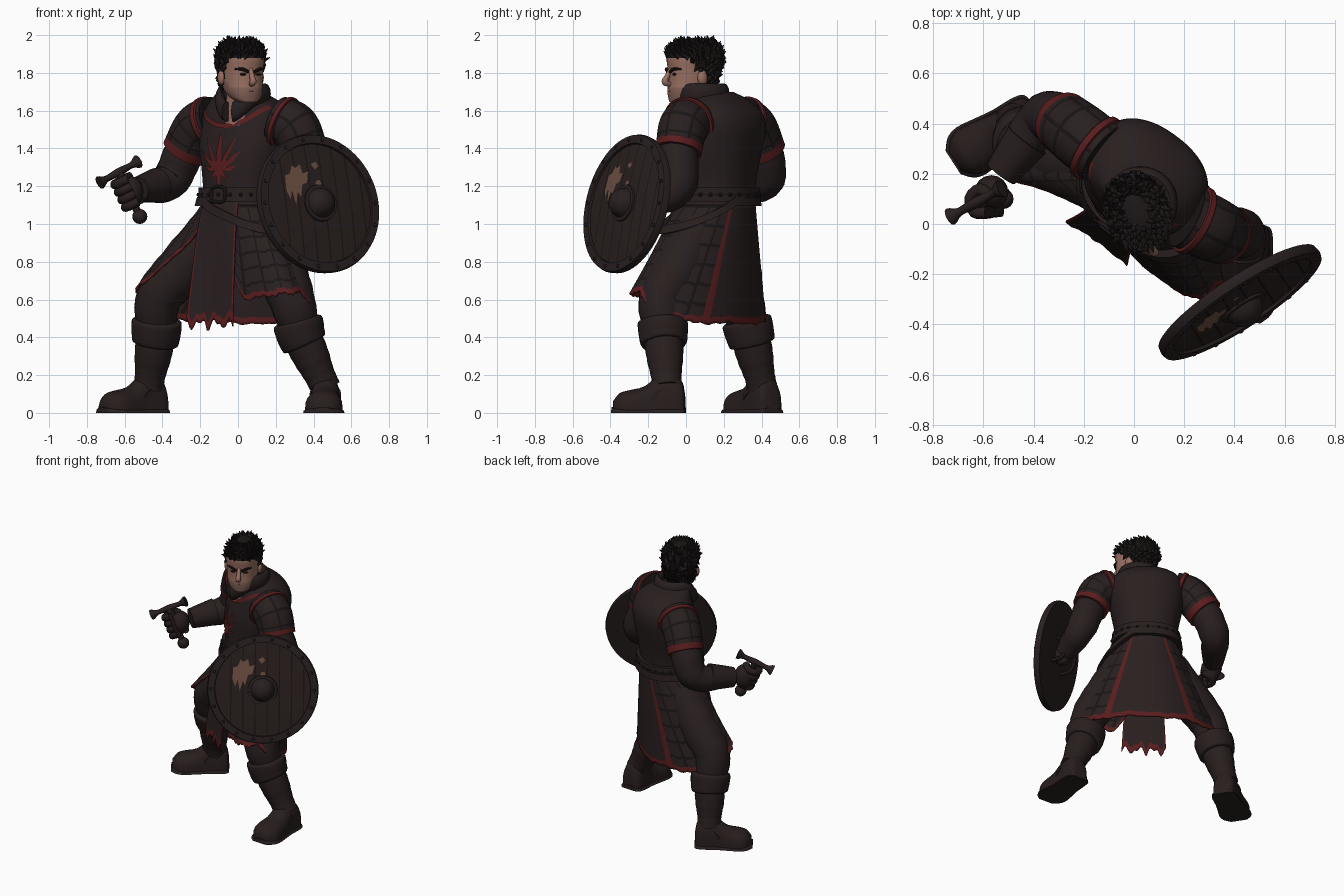
import bpy, bmesh, random
from math import sin, cos, pi, radians
from mathutils import Vector, Matrix

random.seed(4)
if bpy.data.objects.get("Cube"):
    bpy.data.objects.remove(bpy.data.objects["Cube"])

# Colours
def material(name, r, g, b):
    m = bpy.data.materials.new(name)
    m.use_nodes = True
    m.diffuse_color = (r, g, b, 1)
    bsdf = m.node_tree.nodes["Principled BSDF"]
    bsdf.inputs["Base Color"].default_value = (r, g, b, 1)
    bsdf.inputs["Roughness"].default_value = 0.9
    return m

CLOTH = material("dark cloth", .022, .0135, .0135)
LEATHER = material("dark leather", .021, .013, .0125)
RED = material("red trim", .10, .012, .013)
SKIN = material("skin", .32, .16, .12)
STUBBLE = material("stubble", .23, .12, .095)
HAIR = material("black hair", .013, .009, .009)
METAL = material("dark iron", .022, .014, .014)
PLANK = material("painted plank", .022, .014, .013)
BARE = material("bare wood", .16, .08, .055)
SEAM = material("seam", .010, .007, .007)
made = []

# Mesh helpers
def finish(bm, name, mats):
    bmesh.ops.recalc_face_normals(bm, faces=bm.faces)
    me = bpy.data.meshes.new(name)
    bm.to_mesh(me)
    bm.free()
    for m in mats:
        me.materials.append(m)
    ob = bpy.data.objects.new(name, me)
    bpy.context.collection.objects.link(ob)
    made.append(ob)
    return ob

def loft(name, rings, mats, rule=None, closed=True, caps=True):
    bm = bmesh.new()
    vs = [[bm.verts.new(p) for p in r] for r in rings]
    n = len(rings[0])
    for i in range(len(rings) - 1):
        for j in range(n if closed else n - 1):
            k = (j + 1) % n
            f = bm.faces.new((vs[i][j], vs[i][k], vs[i + 1][k], vs[i + 1][j]))
            f.material_index = rule(i, j) if rule else 0
    if closed and caps:
        bm.faces.new(vs[0][::-1]).material_index = rule(0, 0) if rule else 0
        bm.faces.new(vs[-1]).material_index = rule(len(rings) - 2, 0) if rule else 0
    return finish(bm, name, mats)

def smooth(rows, n):
    rows = [Vector(r) for r in rows]
    ext = [rows[0] * 2 - rows[1]] + rows + [rows[-1] * 2 - rows[-2]]
    out = []
    for a, b, c, d in zip(ext, ext[1:], ext[2:], ext[3:]):
        for k in range(n):
            t = k / n
            out.append(.5 * (2 * b + (c - a) * t + (2 * a - 5 * b + 4 * c - d) * t * t
                             + (3 * b - a - 3 * c + d) * t ** 3))
    return out + [rows[-1]]

def tube(name, pts, mats, rule=None, segs=20, n=6, wrinkle=0.0):
    rows = smooth(pts, n)
    c = [r.xyz for r in rows]
    side, rings = None, []
    for i, p in enumerate(c):
        t = (c[min(i + 1, len(c) - 1)] - c[max(i - 1, 0)]).normalized()
        side = (t.orthogonal() if side is None else side - t * side.dot(t)).normalized()
        up = t.cross(side)
        r = max(rows[i][3], .002) * (1 + wrinkle * sin(i * 1.9))
        rings.append([p + (side * cos(2 * pi * j / segs) + up * sin(2 * pi * j / segs)) * r for j in range(segs)])
    last = len(rings) - 1
    return loft(name, rings, mats, (lambda i, j: rule(i, j, last)) if rule else None)

def blobs(name, mat, items, segs=16):
    bm = bmesh.new()
    for m in items:
        bmesh.ops.create_uvsphere(bm, u_segments=segs, v_segments=segs // 2, radius=1, matrix=m)
    return finish(bm, name, [mat])

def place(c, s):
    return Matrix.Translation(c) @ Matrix.Diagonal((*s, 1))

# Body surface: the torso is twisted so its left shoulder leads
TWIST = Matrix.Translation((.02, .15, 0)) @ Matrix.Rotation(-.64, 4, 'Z')
TORSO = smooth([(1.1, .215, .2, .005), (1.16, .208, .19, .01), (1.26, .217, .197, .015), (1.4, .245, .205, .03),
                (1.52, .255, .2, .05), (1.6, .235, .18, .045), (1.66, .18, .14, .02), (1.7, .11, .11, -.02)], 4)

def section(z):
    if z < 1.1:
        s = (1.1 - z) / .6
        return s, .215 + .36 * s, .2 + .025 * s, .005 - .035 * s
    for p, q in zip(TORSO, TORSO[1:]):
        if z <= q[0]:
            break
    m = p.lerp(q, min(1, (z - p[0]) / (q[0] - p[0])))
    return 0, m[1], m[2], m[3]

def rounded(v):
    return abs(v) ** .87 * (1 if v > 0 else -1)

def swing(s, k):
    return s * k * k * (.15 if k > 0 else .3)

def body(th, z, grow=0):
    s, a, b, off = section(z)
    u = (a + grow) * rounded(sin(th)) + .03 * s * min(0, sin(th))
    return TWIST @ Vector((u, off - (b + grow) * rounded(cos(th)) - swing(s, sin(th)), z))

def front(x, z, grow=.007):
    s, a, b, off = section(z)
    k = max(-1, min(1, x / a))
    return TWIST @ Vector((x, off - (b + grow) * (1 - abs(k) ** 2.3) ** .435 - swing(s, k), z))

def ribbon(name, path, width, mat=RED):
    rows = smooth(path, 8)
    rings = []
    for i, p in enumerate(rows):
        t = rows[min(i + 1, len(rows) - 1)] - rows[max(i - 1, 0)]
        n = Vector((-t.y, t.x)).normalized() * width(i / (len(rows) - 1))
        rings.append([front(p.x + n.x * k, p.y + n.y * k) for k in (-1, 0, 1)])
    return loft(name, rings, [mat], closed=False)

angles = [2 * pi * j / 144 - pi for j in range(144)]
heights = [1.1 + .6 * i / 24 for i in range(25)]
loft("tabard_torso", [[body(t, z) for t in angles] for z in heights], [CLOTH])

# Skirt with uneven hem, quilted sides and a plain back panel
HEM = [(-180, .47), (-130, .5), (-95, .64), (-60, .7), (-20, .98), (0, .9), (20, .6),
       (55, .63), (90, .64), (140, .48), (180, .47)]
def hem(t):
    d = t * 180 / pi
    for (a, p), (b, q) in zip(HEM, HEM[1:]):
        if d <= b:
            break
    return p + (q - p) * (d - a) / (b - a) + .006 * sin(d * .23) + .005 * sin(d * .71)

def skirt_rule(i, j):
    d = abs(angles[j] * 180 / pi)
    if (1.1 - hem(angles[j])) * (1 - (i + .5) / 36) < .028 or 152 < d < 157:
        return 1
    return 2 if d < 152 and (j % 8 == 0 or i % 6 == 0) else 0

skirt = loft("skirt", [[body(t, 1.1 + (hem(t) - 1.1) * i / 36) for t in angles] for i in range(37)],
             [CLOTH, RED, SEAM], skirt_rule, caps=False)
skirt.modifiers.new("thickness", 'SOLIDIFY').thickness = .01

# Torn front panel
def panel_point(k, t):
    end = .44 + .05 * abs(sin(k * 5 + .6)) + .015 * sin(k * 17)
    return front(k * (.115 + .035 * t), 1.12 + (end - 1.12) * t, .02)
panel = loft("front_panel", [[panel_point(j / 14 - 1, i / 30) for j in range(29)] for i in range(31)],
             [CLOTH, RED], lambda i, j: int(i > 27 or j < 1 or j > 26), closed=False)
panel.modifiers.new("thickness", 'SOLIDIFY').thickness = .008

# Belts
def band(name, height, half, grow, mat):
    prof = [(-half, 0), (-half, grow), (half, grow), (half, 0)]
    return loft(name, [[body(t, height(t) + dz, g) for t in angles] for dz, g in prof], [mat], caps=False)
band("waist_belt", lambda t: 1.155, .037, .022, LEATHER)
band("slack_belt", lambda t: 1.12 - .15 * max(0, cos(t - 1.2)), .024, .03, LEATHER)
band("belt_groove", lambda t: 1.155, .004, .025, SEAM)
blobs("belt_studs", METAL, [place(body(t, 1.155, .024), (.011,) * 3) for t in angles[::6]], 8)
tube("belt_buckle", [(*front(x, z, .03), .009) for x, z in
     ((-.04, 1.12), (.04, 1.12), (.04, 1.19), (-.04, 1.19), (-.04, 1.12))], [METAL], segs=8, n=3)

# Chest trim and branching emblem
ribbon("chest_trim", [(-.21, 1.62), (-.12, 1.55), (0, 1.52), (.12, 1.55), (.21, 1.62)], lambda t: .012)
leaf = lambda w: (lambda t: w * sin(pi * min(1, .15 + t * .85)) + .001)
ribbon("emblem_stem", [(-.015, 1.19), (-.015, 1.33), (-.015, 1.49)], leaf(.018))
for s in (-1, 1):
    side = "left" if s > 0 else "right"
    for k, (x, z, w) in enumerate([(.10, 1.46, .011), (.135, 1.39, .013), (.11, 1.31, .012), (.06, 1.25, .01)]):
        ribbon(f"emblem_leaf_{k}_{side}",
               [(-.015, 1.27 + .02 * k), (s * x * .5 - .015, (1.31 + z) / 2 - .02), (s * x - .015, z)], leaf(w))

# Collar, open at the throat
def collar_ring(th):
    fall = max(0, cos(th)) ** 2
    return [TWIST @ Vector((.045 + (.118 + .03 * cos(a)) * sin(th), -.05 - (.118 + .03 * cos(a)) * cos(th),
            1.69 - .1 * fall + .055 * sin(a))) for a in [2 * pi * k / 12 for k in range(12)]]
loft("collar", [collar_ring(.2 + (2 * pi - .4) * k / 40) for k in range(41)], [CLOTH])
tube("neck", [(.02, .08, 1.54, .1), (.02, .06, 1.64, .085), (.02, .05, 1.74, .08)], [SKIN])

# Head
TURN = Matrix.Translation((.02, .03, 0)) @ Matrix.Rotation(.4, 4, 'Z')
skull = smooth([(1.645, .045, .04, -.082), (1.665, .074, .07, -.055), (1.7, .094, .105, -.024), (1.75, .104, .125, 0),
                (1.82, .11, .137, .01), (1.88, .115, .147, .015), (1.93, .1, .13, .02), (1.968, .055, .08, .025)], 4)
local = [[Vector((a * rounded(sin(t)), o - b * rounded(cos(t)), z)) for t in angles[::4]] for z, a, b, o in skull]
def hairline(y):
    return 1.872 if y < -.06 else 1.85 if y < -.02 else 1.76 if y < .02 else 1.71
def head_rule(i, j):
    p = local[i][j]
    if p.z > hairline(p.y):
        return 1
    return 2 if p.z < 1.715 or (p.z < 1.75 and p.y > -.05) else 0
loft("head", [[TURN @ p for p in r] for r in local], [SKIN, HAIR, STUBBLE], head_rule)

bm = bmesh.new()
for i, r in enumerate(local):
    for j, p in enumerate(r):
        if p.z > hairline(p.y) + .012 and (i + j) % 2 == 0:
            top = p.z > 1.86
            out = (p - Vector((0, .02, 1.82))).normalized()
            d = out * (.6 if top else .3) + Vector((random.uniform(-.4, .4), random.uniform(-.7, .1), .3 if top else -.5))
            m = TURN @ Matrix.Translation(p + out * .004) @ d.to_track_quat('Z', 'Y').to_matrix().to_4x4()
            bmesh.ops.create_cone(bm, segments=5, radius1=.02, radius2=.002,
                                  depth=random.uniform(.045, .065) if top else .035, matrix=m)
finish(bm, "hair_tufts", [HAIR])

def face(pts):
    return [(*(TURN @ Vector(p[:3])), p[3]) for p in pts]
tube("nose", face([(0, -.12, 1.82, .011), (0, -.142, 1.78, .014), (0, -.153, 1.752, .018), (0, -.125, 1.738, .012)]), [SKIN])
tube("mouth", face([(-.035, -.116, 1.698, .003), (0, -.126, 1.702, .005), (.035, -.116, 1.698, .003)]), [STUBBLE], segs=8)
for s, side in ((1, "left"), (-1, "right")):
    tube("brow_" + side, face([(s * .016, -.131, 1.805, .008), (s * .05, -.124, 1.82, .009),
                               (s * .082, -.095, 1.82, .004)]), [HAIR], segs=8)
    blobs("eye_" + side, SEAM, [TURN @ place((s * .043, -.119, 1.793), (.019, .008, .007))])
    blobs("ear_" + side, SKIN, [TURN @ place((s * .112, .015, 1.775), (.018, .028, .04))])

# Arms: quilted short sleeve with trims, under sleeve, bracer
def quilt(i, j, last):
    return 1 if i >= last - 4 else 2 if i % 7 == 0 or j % 8 == 0 else 0
def arm(side, shoulder, mid, cuff, elbow, wrist):
    sh, mi, e, w = map(Vector, (shoulder, mid, elbow, wrist))
    tube("sleeve_" + side, [(*sh, .13), (*mi, .13), (*cuff, .122)], [CLOTH, RED, SEAM], quilt, segs=48, n=14)
    tube("armhole_trim_" + side, [(*sh.lerp(mi, k), r) for k, r in
                                  ((.2, .128), (.24, .143), (.45, .143), (.49, .128))], [RED], segs=32, n=2)
    tube("lower_arm_" + side, [(*mi, .1), (*cuff, .105), (*e, .098), (*w, .06)], [CLOTH], wrinkle=.02)
    tube("bracer_" + side, [(*e.lerp(w, .35), .092), (*e.lerp(w, .7), .08), (*w, .068)], [LEATHER])
    for k in (.5, .72, .92):
        tube(f"bracer_strap_{side}_{k}", [(*e.lerp(w, k - .03), .1 - .03 * k), (*e.lerp(w, k + .03), .098 - .03 * k)], [LEATHER])
arm("right", (-.12, .28, 1.55), (-.21, .35, 1.51), (-.285, .41, 1.38), (-.37, .41, 1.22), (-.53, .2, 1.18))
arm("left", (.21, .03, 1.55), (.3, -.015, 1.51), (.355, -.04, 1.385), (.43, -.05, 1.19), (.42, -.22, 1.09))

# Sword hilt and fists
low, high = Vector((-.52, .1, 1.04)), Vector((-.63, .085, 1.275))
axis = (high - low).normalized()
across = Vector((.2, .11, .11)).normalized()
deep = axis.cross(across).normalized()
tube("sword_grip", [(*low, .02), (*high, .022)], [LEATHER])
blobs("sword_pommel", METAL, [place(low, (.04, .04, .04))])
tube("sword_guard", [(*(high + across * d), r) for d, r in ((-.13, .036), (-.115, .032), (-.08, .017), (0, .022),
                                                           (.08, .017), (.115, .032), (.13, .036))], [METAL], segs=10)
blobs("fist_right", LEATHER, [place(low.lerp(high, .55) + Vector((.012, .035, 0)), (.068, .068, .085))])
for k in range(4):
    c = low.lerp(high, .3 + .17 * k)
    tube(f"finger_right_{k}", [(*(c + across * .05 * cos(a) + deep * .05 * sin(a)), .025)
                               for a in (0, 1.2, 2.4, 3.6, 4.8)], [LEATHER], segs=10, n=3)
blobs("fist_left", LEATHER, [place((.42, -.25, 1.08), (.06, .06, .07))])

# Round shield
n = Vector((.53, -.81, .22)).normalized()
up = (Vector((0, 0, 1)) - n * n.z).normalized()
SHIELD = Matrix.Translation((.425, -.315, 1.107)) @ Matrix((up.cross(n), up, n)).transposed().to_4x4()
def turned(name, profile, mats, segs=64):
    return loft(name, [[SHIELD @ Vector((r * cos(2 * pi * k / segs), r * sin(2 * pi * k / segs), h))
                        for k in range(segs)] for r, h in profile], mats)
turned("shield_board", [(.355, -.02), (.36, .004), (.2, .016), (.01, .02)], [PLANK])
turned("shield_rim", [(.325, -.026), (.372, -.024), (.376, 0), (.37, .018), (.325, .02), (.322, .006)], [METAL])
turned("shield_boss", [(.1, .016), (.098, .028), (.08, .03), (.074, .05), (.055, .078), (.03, .092), (.004, .096)], [METAL])
blobs("shield_rivets", METAL, [SHIELD @ place((.348 * cos(a), .348 * sin(a), .02), (.011, .011, .008))
                               for a in [pi * k / 9 for k in range(18)]], 8)
def plate(name, mat, outlines, h):
    bm = bmesh.new()
    for o in outlines:
        bm.faces.new([bm.verts.new(SHIELD @ Vector((x, y, h + min(.02 - .02 * r, .031 - .075 * r))))
                      for x, y in o for r in [(x * x + y * y) ** .5]])
    return finish(bm, name, [mat])
strips = []
for k in range(-3, 4):
    x = k * .082 + .03
    tall = (.32 ** 2 - x * x) ** .5
    ys = [tall * (1 - q / 4) for q in range(9)]
    strips += [[(x - .004, a), (x + .004, a), (x + .004, b), (x - .004, b)] for a, b in zip(ys, ys[1:])]
plate("plank_gaps", SEAM, strips, .002)
plate("worn_patches", BARE, [
    [(-.205, .07), (-.185, .02), (-.17, .07), (-.155, -.01), (-.135, .06), (-.12, .03), (-.1, .1), (-.07, .11),
     (-.055, .17), (-.09, .16), (-.1, .21), (-.13, .19), (-.15, .205), (-.17, .16), (-.2, .15)],
    [(-.03, .21), (-.01, .18), (.015, .2), (0, .225)], [(-.02, .1), (.02, .1), (.01, .125), (-.01, .12)]], .006)
for s in (-.1, .1):
    tube(f"shield_strap_{s}", [(*(SHIELD @ Vector((s, y, h))), .014) for y, h in
                               ((-.09, -.02), (-.05, -.09), (.05, -.09), (.09, -.02))], [LEATHER], segs=8)

# Legs, boots and soles
FOOT = [(-.095, .045, .08), (-.08, .068, .15), (-.03, .078, .19), (.05, .08, .18), (.12, .09, .125),
        (.2, .1, .105), (.25, .085, .09), (.285, .045, .05)]
def leg(side, hip, knee, cuff, ankle, toe_angle):
    k, c, a = Vector(knee), Vector(cuff), Vector(ankle)
    tube("trouser_" + side, [(*hip, .13), (*Vector(hip).lerp(k, .6), .135), (*k, .122), (*c, .1)], [CLOTH], wrinkle=.015)
    tube("boot_shaft_" + side, [(*c, .105), (*c.lerp(a, .4), .098), (*c.lerp(a, .75), .082), (*a, .08)], [LEATHER], wrinkle=.012)
    top = c.lerp(k, .42)
    tube("boot_cuff_" + side, [(*top, .118), (*top.lerp(c, .2), .134), (*c, .13), (*c.lerp(a, .15), .12), (*c.lerp(a, .16), .09)], [LEATHER])
    spin = Matrix.Translation((a.x, a.y, 0)) @ Matrix.Rotation(toe_angle, 4, 'Z')
    def shape(name, grow, base, flat, mat):
        loft(name, [[spin @ Vector((d * (1 + grow * 3), (w + grow) * cos(t), base + (flat or h) * max(0, sin(t)) ** .7))
                     for t in [2 * pi * q / 24 for q in range(24)]] for d, w, h in smooth(FOOT, 3)], [mat])
    shape("boot_foot_" + side, 0, .015, 0, LEATHER)
    shape("boot_sole_" + side, .01, 0, .03, METAL)
    tip = spin.to_3x3() @ Vector((1, 0, 0))
    tube("instep_strap_" + side, [(*(a + tip * d + Vector((0, 0, z))), .084) for d, z in ((.045, -.045), (.06, -.03))], [LEATHER])
leg("right", (-.12, .22, .98), (-.42, .29, .61), (-.435, .34, .41), (-.475, .405, .13), radians(213))
leg("left", (.14, .08, .98), (.285, -.13, .6), (.335, -.12, .41), (.465, -.1, .13), radians(267))

# Smooth shading with crisp edges
bpy.ops.object.select_all(action='DESELECT')
for ob in made:
    ob.select_set(True)
bpy.context.view_layer.objects.active = made[0]
bpy.ops.object.shade_smooth_by_angle(angle=radians(40))
